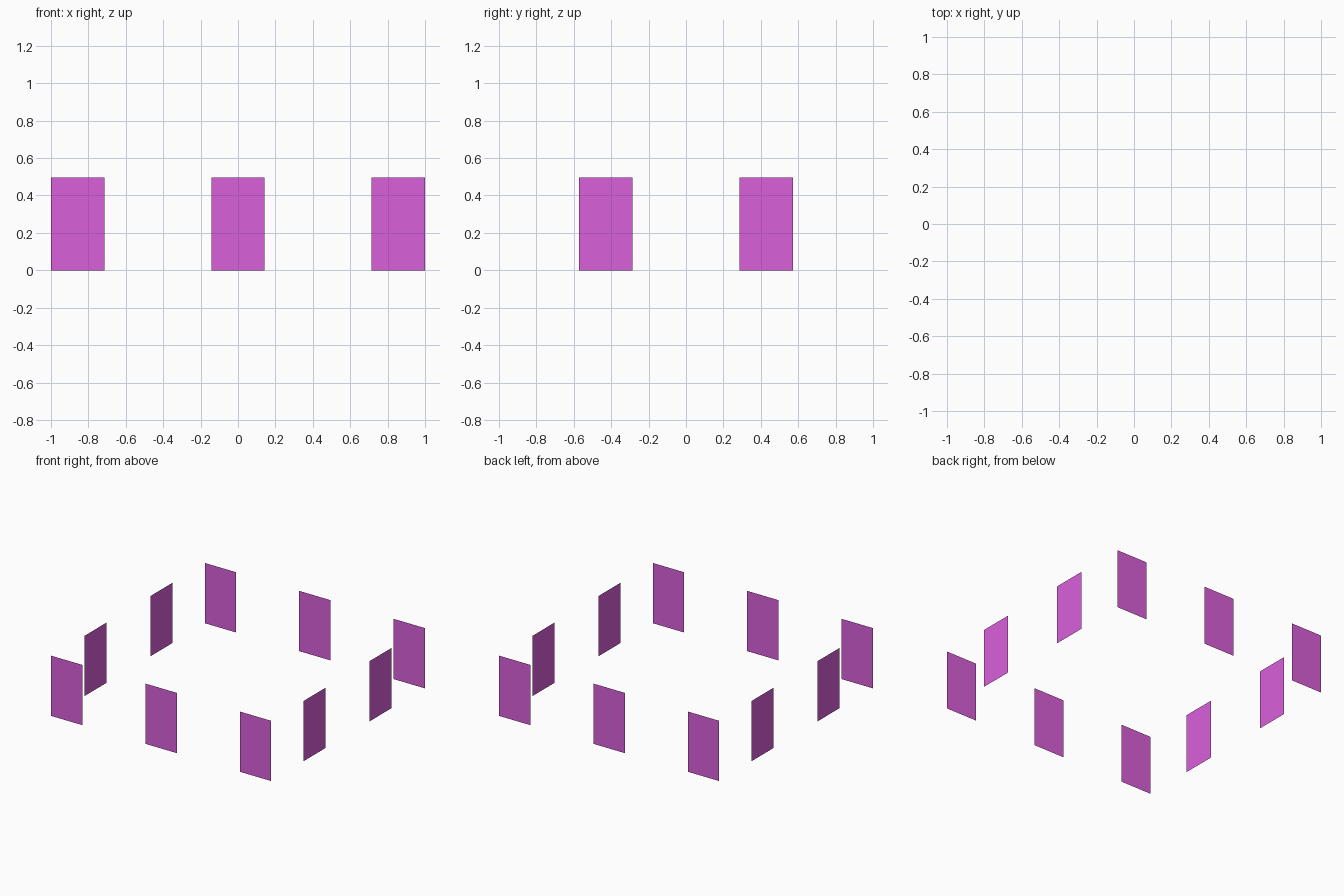
import bpy
import math
from mathutils import Matrix

if "Cube" in bpy.data.objects:
    bpy.data.objects.remove(bpy.data.objects["Cube"])

# One flat colour for every panel
magenta = bpy.data.materials.new("magenta")
magenta.diffuse_color = (0.70, 0.115, 0.70, 1.0)
magenta.use_nodes = True
magenta.node_tree.nodes["Principled BSDF"].inputs["Base Color"].default_value = magenta.diffuse_color

UNIT = 1 / 7          # panels are two sevenths wide, gaps four sevenths
HEIGHT = 0.495


def panel(name, centre, angle):
    """Upright sheet on one side of the square, turned about z by angle."""
    w = UNIT
    corners = [(centre - w, -0.997, 0), (centre + w, -0.997, 0),
               (centre + w, -0.997, HEIGHT), (centre - w, -0.997, HEIGHT)]
    turn = Matrix.Rotation(angle, 4, 'Z')
    mesh = bpy.data.meshes.new(name)
    mesh.from_pydata(corners, [], [(0, 1, 2, 3)])
    mesh.transform(turn)
    mesh.materials.append(magenta)
    bpy.context.collection.objects.link(bpy.data.objects.new(name, mesh))


# Front and back rows: a panel at each end and one in the middle
for side, angle in (("front", 0), ("back", math.pi)):
    for i, c in enumerate((-6, 0, 6)):
        panel(f"{side}_panel_{i + 1}", c * UNIT, angle)

# Left and right rows: two panels each
for side, angle in (("right", math.pi / 2), ("left", -math.pi / 2)):
    for i, c in enumerate((-3, 3)):
        panel(f"{side}_panel_{i + 1}", c * UNIT, angle)
